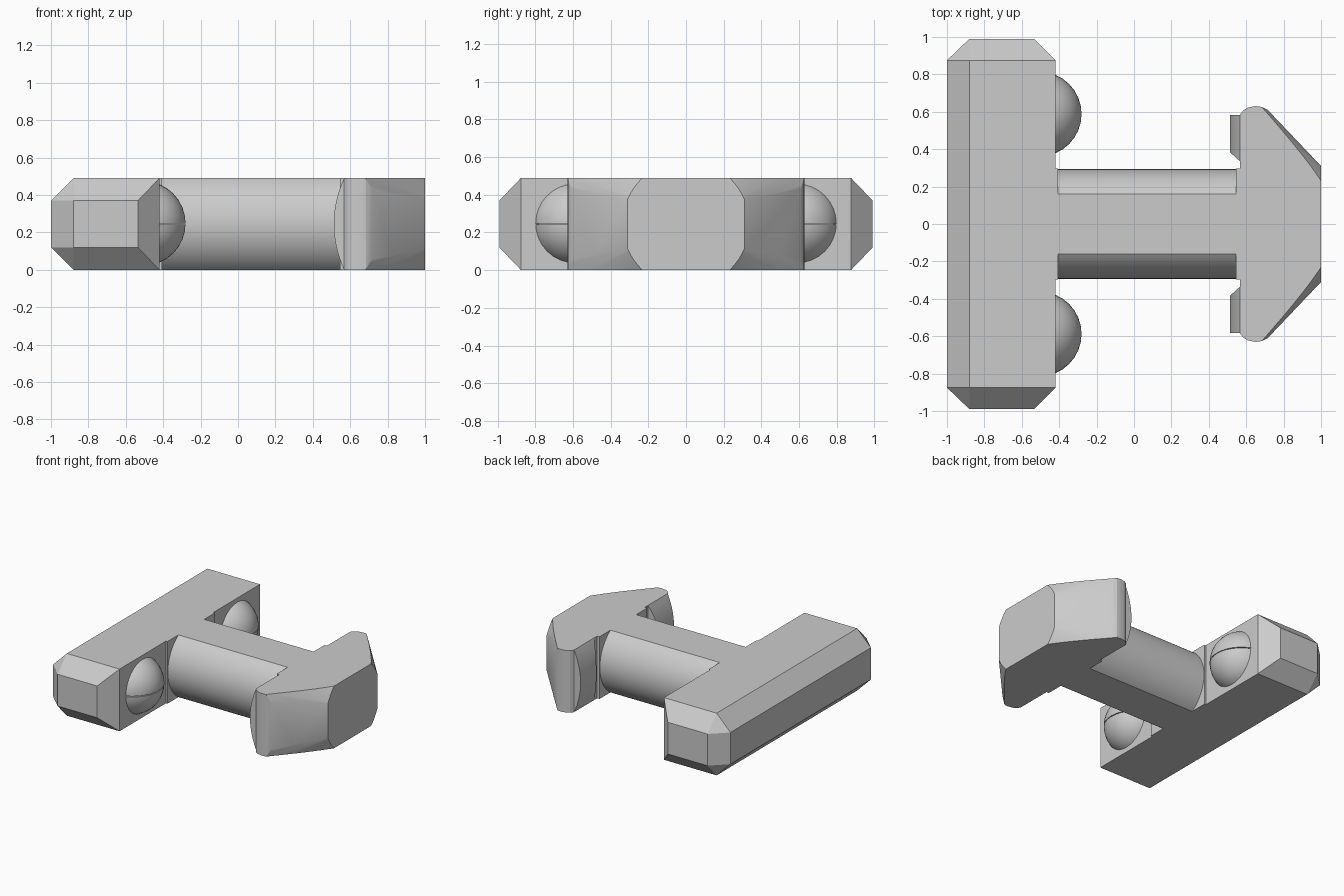
import bpy, bmesh, math
from mathutils import Matrix

if "Cube" in bpy.data.objects:
    bpy.data.objects.remove(bpy.data.objects["Cube"], do_unlink=True)

grey = bpy.data.materials.new("plain grey")
grey.use_nodes = True
colour = (0.6, 0.6, 0.6, 1)
grey.diffuse_color = colour
grey.node_tree.nodes["Principled BSDF"].inputs["Base Color"].default_value = colour

H = 0.49          # height of the flat body
MID = H / 2


def finish(name, bm):
    """Turn a bmesh into a grey object."""
    mesh = bpy.data.meshes.new(name)
    bm.to_mesh(mesh)
    bm.free()
    obj = bpy.data.objects.new(name, mesh)
    bpy.context.collection.objects.link(obj)
    mesh.materials.append(grey)
    return obj


def hull(name, points):
    """Convex solid around the points, with flat faces merged."""
    bm = bmesh.new()
    verts = [bm.verts.new(p) for p in points]
    bmesh.ops.convex_hull(bm, input=verts)
    bmesh.ops.dissolve_limit(bm, angle_limit=0.01, verts=bm.verts, edges=bm.edges)
    bmesh.ops.recalc_face_normals(bm, faces=bm.faces)
    return finish(name, bm)


def box(name, x0, x1, y0, y1, z0, z1):
    return hull(name, [(x, y, z) for x in (x0, x1) for y in (y0, y1) for z in (z0, z1)])


def boolean(obj, cutter, operation):
    mod = obj.modifiers.new("cut", "BOOLEAN")
    mod.object, mod.operation, mod.solver = cutter, operation, "EXACT"
    bpy.context.view_layer.objects.active = obj
    bpy.ops.object.modifier_apply(modifier=mod.name)
    bpy.data.objects.remove(cutter, do_unlink=True)


def smooth(obj, degrees=25):
    bpy.ops.object.select_all(action="DESELECT")
    obj.select_set(True)
    bpy.context.view_layer.objects.active = obj
    bpy.ops.object.shade_smooth_by_angle(angle=math.radians(degrees))


# Chamfered base bar
bar = []
for s in (-1, 1):
    for t in (-1, 1):
        low, full = MID + t * 0.125, MID + t * MID
        bar += [(-0.88, s * 0.99, low), (-0.535, s * 0.99, low), (-1, s * 0.875, low),
                (-0.88, s * 0.875, full), (-0.42, s * 0.875, full)]
hull("base_bar", bar)

# Round shaft with flat top and bottom
R = 0.293
flat = math.asin(MID / R)
shaft = []
for i in range(25):
    a = -flat + 2 * flat * i / 24
    for s in (-1, 1):
        shaft += [(x, s * R * math.cos(a), MID + R * math.sin(a)) for x in (-0.43, 0.58)]
smooth(hull("shaft", shaft))

# Thin collars at the shaft ends
box("base_collar", -0.43, -0.407, -0.297, 0.297, 0, H)
box("head_collar", 0.546, 0.58, -0.297, 0.297, 0, H)

# Wedge head: extruded outline trimmed by a cone
outline = [(0.567, 0.585), (0.585, 0.608), (0.61, 0.623), (0.65, 0.63),
           (0.685, 0.626), (0.715, 0.61), (1, 0.31)]
head = hull("wedge_head", [(x, s * y, z) for x, y in outline for s in (-1, 1) for z in (0, H)])
bm = bmesh.new()
bmesh.ops.create_cone(bm, cap_ends=True, segments=96, radius1=0.967, radius2=0.331, depth=0.6,
                      matrix=Matrix.Translation((0.705, 0, MID)) @ Matrix.Rotation(math.pi / 2, 4, "Y"))
boolean(head, finish("head_trim", bm), "INTERSECT")
smooth(head, 20)

for s, side in ((1, "left"), (-1, "right")):
    # Bulged pad behind the head, slanted on its inner side
    pad = []
    for i in range(17):
        t = -1 + i / 8
        x, z = 0.567 - 0.055 * (1 - t * t), MID + MID * t
        pad += [(x, s * 0.582, z), (x, s * (0.335 + 0.9 * (0.567 - x)), z)]
    pad += [(0.575, s * y, z) for y in (0.335, 0.582) for z in (0, H)]
    smooth(hull(side + "_head_pad", pad))

    # Slotted dome on the bar
    bm = bmesh.new()
    bmesh.ops.create_uvsphere(bm, u_segments=32, v_segments=16, radius=0.2275,
                              matrix=Matrix.Translation((-0.508, s * 0.588, MID + 0.003))
                              @ Matrix.Rotation(math.pi / 2, 4, "Y"))
    dome = finish(side + "_dome", bm)
    boolean(dome, box("keep", -0.43, 0, s * 0.588 - 0.3, s * 0.588 + 0.3, 0, H), "INTERSECT")
    boolean(dome, box("slot", -0.42, 0, s * 0.588 - 0.3, s * 0.588 + 0.3,
                      MID - 0.003, MID + 0.003), "DIFFERENCE")
    smooth(dome)
